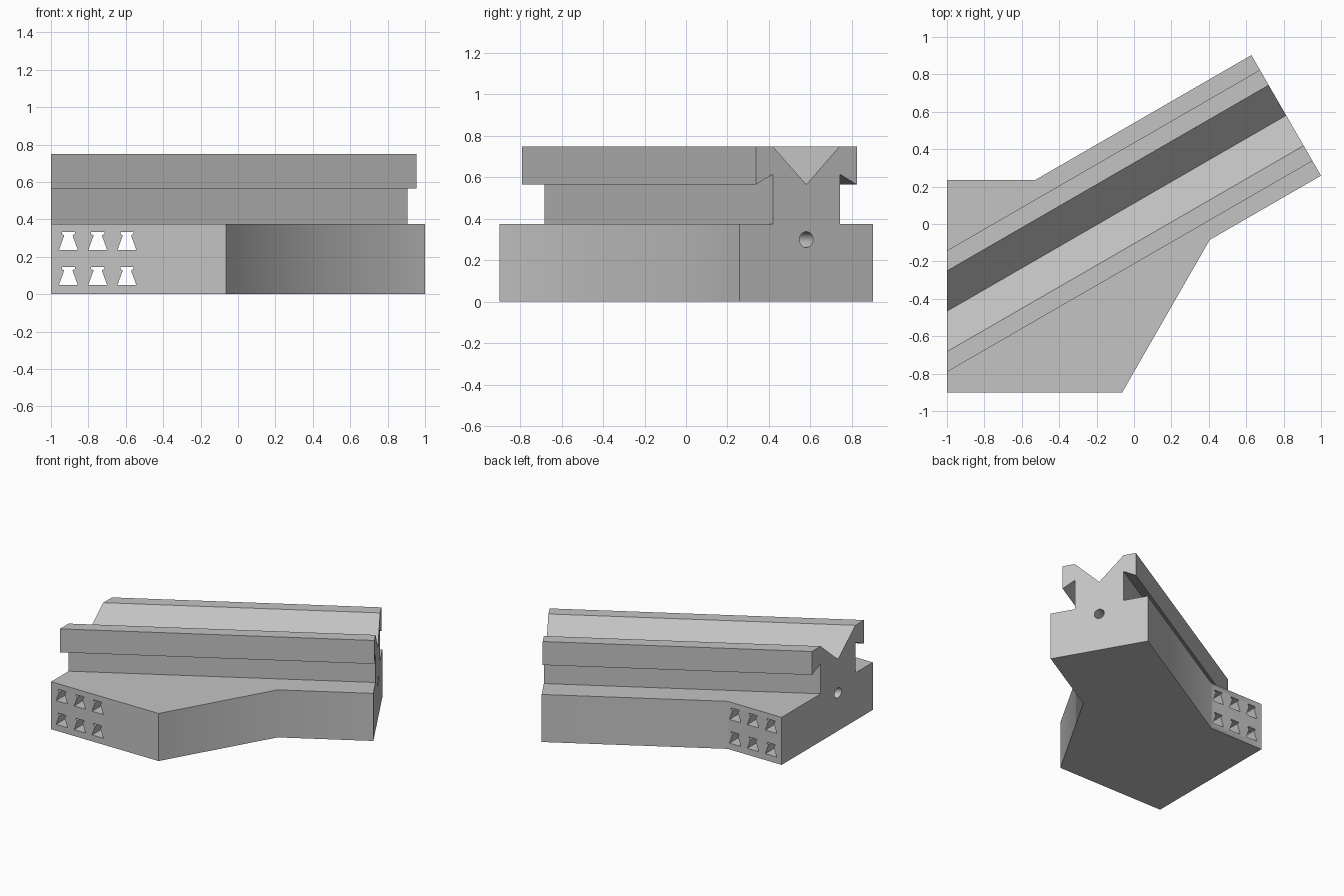
import bpy, bmesh, math
from mathutils import Vector

cube = bpy.data.objects.get("Cube")
if cube:
    bpy.data.objects.remove(cube, do_unlink=True)

grey = bpy.data.materials.new("plain grey")
grey.use_nodes = True
tone = (0.55, 0.55, 0.55, 1)
grey.diffuse_color = tone
grey.node_tree.nodes["Principled BSDF"].inputs["Base Color"].default_value = tone

COS, SIN = math.cos(math.radians(30)), math.sin(math.radians(30))
MID, HALF = 0.096, 0.372      # rail centre line offset and half width of its foot
END, LEFT = 0.995, -1.0       # slanted far end along the rail, flat end in x
DECK, TOP = 0.375, 0.75
BACK, FRONT = 0.236, -0.9


def along(u, v, z=0):
    """Point at distance u along the rail and v across it."""
    return Vector((u * COS - v * SIN, u * SIN + v * COS, z))


def at_left(v, x=LEFT):
    """Distance along the rail at which offset v meets the plane x."""
    return (x + v * SIN) / COS


def prism(name, start, end):
    """Solid between two matching outlines."""
    bm = bmesh.new()
    a = [bm.verts.new(p) for p in start]
    b = [bm.verts.new(p) for p in end]
    bm.faces.new(a)
    bm.faces.new(b[::-1])
    n = len(a)
    for i in range(n):
        j = (i + 1) % n
        bm.faces.new((a[i], b[i], b[j], a[j]))
    bmesh.ops.recalc_face_normals(bm, faces=bm.faces)
    mesh = bpy.data.meshes.new(name)
    bm.to_mesh(mesh)
    bm.free()
    obj = bpy.data.objects.new(name, mesh)
    bpy.context.collection.objects.link(obj)
    mesh.materials.append(grey)
    return obj


def combine(target, tool, operation):
    mod = target.modifiers.new(operation.lower(), "BOOLEAN")
    mod.operation, mod.solver, mod.object = operation, "EXACT", tool
    bpy.context.view_layer.objects.active = target
    bpy.ops.object.modifier_apply(modifier=mod.name)
    bpy.data.objects.remove(tool, do_unlink=True)


# Angled base block
lo, hi = MID - HALF, MID + HALF
elbow_x = 0.405
outline = [Vector((LEFT, FRONT, 0)), Vector((-0.063, FRONT, 0)),
           along(at_left(lo, elbow_x), lo), along(END, lo), along(END, hi),
           Vector(((BACK * COS - hi) / SIN, BACK, 0)), Vector((LEFT, BACK, 0))]
block = prism("angled_rail_block", outline, [p + Vector((0, 0, DECK)) for p in outline])

# Rail with undercut head and V groove, mirrored about its centre line
side = [(0.187, DECK), (0.187, 0.615), (0.281, 0.565), (0.281, TOP), (0.187, TOP)]
profile = [(MID + v, z) for v, z in side] + [(MID, 0.565)]
profile += [(MID - v, z) for v, z in reversed(side)]
rail = prism("grooved_rail", [along(at_left(v), v, z) for v, z in profile],
             [along(END, v, z) for v, z in profile])
combine(block, rail, "UNION")

# Dovetail slots running from front to back
half_slot = [(0.05, 0), (0.022, 0.077), (0.035, 0.084), (0.035, 0.094)]
slot = half_slot + [(-x, z) for x, z in reversed(half_slot)]
for row in (0.05, 0.237):
    for cx in (-0.907, -0.75, -0.594):
        tool = prism("slot_cutter", [(cx + x, FRONT - 0.1, row + z) for x, z in slot],
                     [(cx + x, BACK + 0.1, row + z) for x, z in slot])
        combine(block, tool, "DIFFERENCE")

# Round bore along the rail
ring = [(MID + 0.038 * math.cos(i * math.tau / 32), 0.3 + 0.038 * math.sin(i * math.tau / 32))
        for i in range(32)]
bore = prism("bore_cutter", [along(at_left(v) - 0.1, v, z) for v, z in ring],
             [along(END + 0.1, v, z) for v, z in ring])
combine(block, bore, "DIFFERENCE")

# Soft shading across the shallow bends
bpy.ops.object.select_all(action="DESELECT")
block.select_set(True)
bpy.context.view_layer.objects.active = block
bpy.ops.object.shade_smooth_by_angle(angle=math.radians(31))
